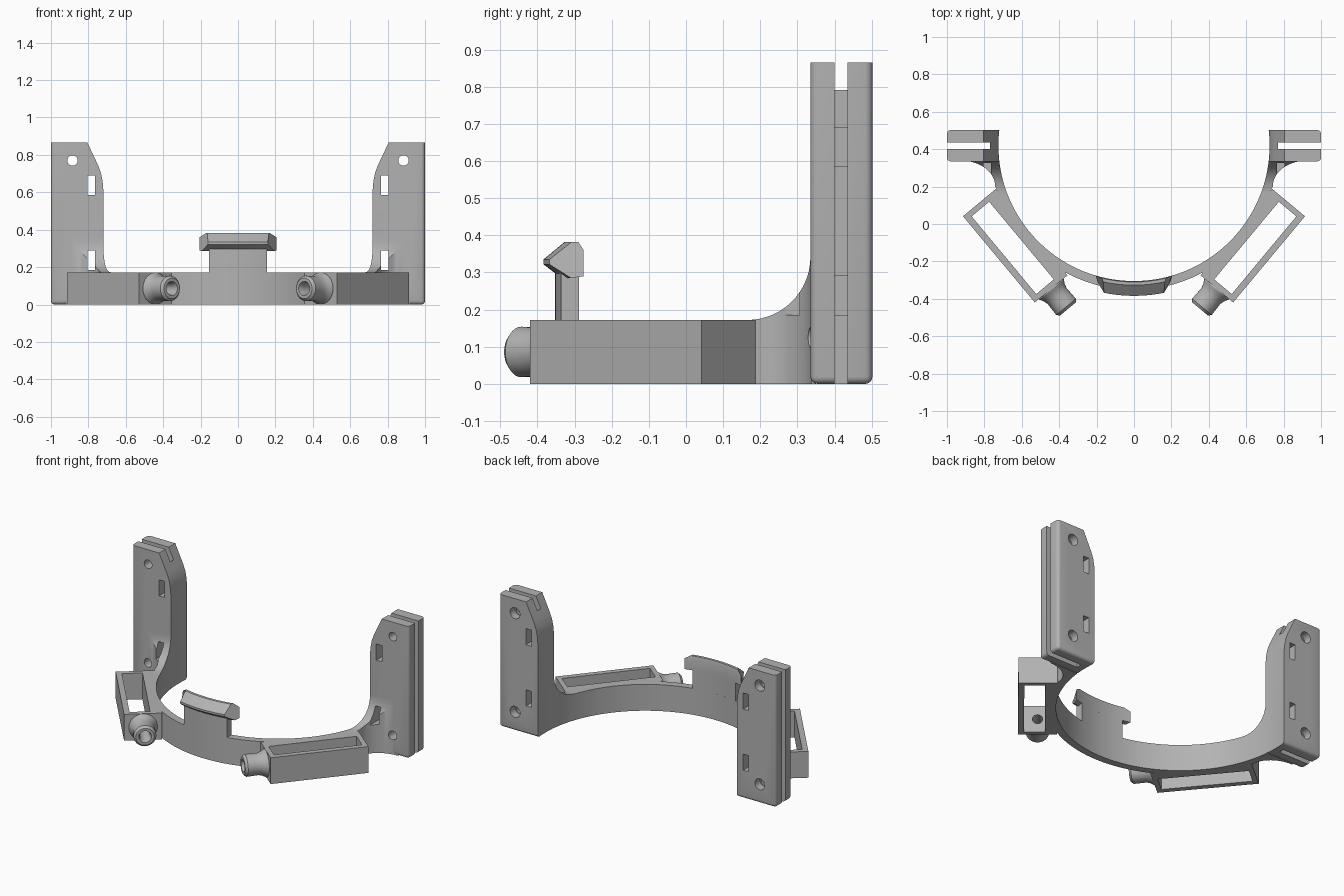
import bpy, bmesh, math
from mathutils import Matrix, Vector

if "Cube" in bpy.data.objects:
    bpy.data.objects.remove(bpy.data.objects["Cube"], do_unlink=True)

grey = bpy.data.materials.new("plain grey")
grey.use_nodes = True
tone = (0.45, 0.45, 0.45, 1)
grey.diffuse_color = tone
grey.node_tree.nodes["Principled BSDF"].inputs["Base Color"].default_value = tone

CY, R_IN, R_OUT, H = 0.42, 0.725, 0.772, 0.172


def make(name, bm):
    bmesh.ops.recalc_face_normals(bm, faces=bm.faces)
    me = bpy.data.meshes.new(name)
    bm.to_mesh(me)
    bm.free()
    me.materials.append(grey)
    ob = bpy.data.objects.new(name, me)
    bpy.context.scene.collection.objects.link(ob)
    return ob


def prism_bm(pts, axis, lo, hi):
    """Extrude a 2D outline along one axis."""
    place = {"x": lambda a, b, d: (d, a, b),
             "y": lambda a, b, d: (a, d, b),
             "z": lambda a, b, d: (a, b, d)}[axis]
    bm = bmesh.new()
    ends = [[bm.verts.new(place(a, b, d)) for a, b in pts] for d in (lo, hi)]
    for ring in ends:
        bm.faces.new(ring)
    n = len(pts)
    for i in range(n):
        j = (i + 1) % n
        bm.faces.new((ends[0][i], ends[0][j], ends[1][j], ends[1][i]))
    return bm


def prism(name, pts, axis, lo, hi):
    return make(name, prism_bm(pts, axis, lo, hi))


def rect(a0, a1, b0, b1):
    return [(a0, b0), (a1, b0), (a1, b1), (a0, b1)]


def arc(ca, cb, ra, rb, t0, t1, n):
    out = []
    for i in range(n + 1):
        t = math.radians(t0 + (t1 - t0) * i / n)
        out.append((ca + ra * math.cos(t), cb + rb * math.sin(t)))
    return out


def circle(a, b, r, n=24):
    return arc(a, b, r, r, 0, 360, n)[:-1]


def boolean(ob, cutter, op="DIFFERENCE"):
    mod = ob.modifiers.new("cut", "BOOLEAN")
    mod.operation, mod.solver, mod.object = op, "EXACT", cutter
    bpy.context.view_layer.update()
    deps = bpy.context.evaluated_depsgraph_get()
    me = bpy.data.meshes.new_from_object(ob.evaluated_get(deps))
    ob.modifiers.clear()
    ob.data = me
    bpy.data.objects.remove(cutter, do_unlink=True)


def finish(ob, mirror=False):
    bpy.ops.object.select_all(action="DESELECT")
    ob.select_set(True)
    bpy.context.view_layer.objects.active = ob
    bpy.ops.object.shade_smooth_by_angle(angle=math.radians(28))
    if mirror:
        mod = ob.modifiers.new("mirror", "MIRROR")
        mod.use_mirror_merge = False


def bore():
    return prism("bore_cutter", circle(0, CY, R_IN, 128), "z", -1, 2)


def sweep(name, profile, n=20):
    """Sweep (radius, height, half width) points along the band."""
    bm = bmesh.new()
    rings = []
    for i in range(n + 1):
        t = 2 * i / n - 1
        rings.append([bm.verts.new((w * t, CY - math.sqrt(r * r - w * w * t * t), z))
                      for r, z, w in profile])
    bm.faces.new(rings[0])
    bm.faces.new(rings[-1])
    m = len(profile)
    for a, b in zip(rings, rings[1:]):
        for i in range(m):
            j = (i + 1) % m
            bm.faces.new((a[i], a[j], b[j], b[i]))
    return make(name, bm)


# curved band with flared ends
outer = arc(0, CY, R_OUT, R_OUT, -90, -17, 32)
outer += arc(0.92, 0.2, 0.178, 0.138, 180, 90, 12) + [(0.92, 0.35)]
inner = arc(0, CY, R_IN, R_IN, -6, -90, 40)
half = outer + inner
right = outer[1:]
outline = outer + inner[:-1] + [inner[-1]] + [(-x, y) for x, y in inner[-2::-1]]
outline += [(-x, y) for x, y in right[::-1]]
band = prism("band", outline, "z", 0, 0.36)
scoop = [(-1, H)] + arc(0.165, H + 0.17, 0.17, 0.17, -90, 0, 14)
boolean(band, prism("scoop_cutter", scoop + [(0.335, 1), (-1, 1)], "x", -2, 2))
for s in (-1, 1):
    boolean(band, prism("slot_cutter", rect(s * 0.785 - 0.02, s * 0.785 + 0.02, 0.185, 0.29),
                        "y", 0.15, 0.7))
    boolean(band, prism("hole_cutter", circle(s * 0.885, 0.125, 0.028), "y", 0.2, 0.7))
finish(band)

# front tab and its hooked lip
finish(sweep("front_tab", [(R_IN, 0.1, 0.155), (R_OUT, 0.1, 0.155),
                           (R_OUT, 0.32, 0.155), (R_IN, 0.32, 0.155)]))
finish(sweep("tab_lip", [(R_IN, 0.29, 0.205), (0.755, 0.285, 0.195), (0.804, 0.322, 0.16),
                         (0.804, 0.335, 0.16), (0.747, 0.382, 0.165),
                         (0.73, 0.382, 0.17), (R_IN, 0.36, 0.205)]))

# slotted uprights
side = [(1, 0), (1, 0.865), (0.805, 0.865), (0.748, 0.745), (0.733, 0.705),
        (0.724, 0.66), (0.719, 0.6), (0.715, 0.5), (0.715, 0)]
bm = prism_bm(side, "y", 0.335, 0.502)
rounded = [e for e in bm.edges
           if all(v.co.x > 0.99 for v in e.verts) and abs(e.verts[0].co.z - e.verts[1].co.z) > 0.1
           or all(v.co.z < 0.01 for v in e.verts) and min(v.co.x for v in e.verts) < 0.9
           and max(v.co.x for v in e.verts) > 0.9
           or all(v.co.z < 0.01 and v.co.x > 0.99 for v in e.verts)]
bmesh.ops.bevel(bm, geom=rounded, offset=0.02, segments=4, profile=0.5, affect="EDGES")
upright = make("upright", bm)
boolean(upright, bore())
boolean(upright, prism("groove_cutter", rect(0.77, 1.2, 0.4, 0.435), "z", -1, 2))
for z in (0.125, 0.77):
    boolean(upright, prism("hole_cutter", circle(0.885, z, 0.028), "y", 0, 1))
    boolean(upright, prism("wide_hole_cutter", circle(0.885, z, 0.036), "y", 0.45, 1))
for z0 in (0.185, 0.585):
    boolean(upright, prism("slot_cutter", rect(0.765, 0.805, z0, z0 + 0.105), "y", 0, 1))
finish(upright, True)

# angled open pockets beside the band
pose = Matrix.Translation((0.635, -0.1165, 0)) @ Matrix.Rotation(math.radians(50.2), 4, "Z")
pocket = prism("pocket_frame", rect(-0.3, 0.3, -0.1135, 0.1135), "z", 0, H)
boolean(pocket, prism("window_cutter", rect(-0.27, 0.27, -0.0785, 0.0435), "z", -1, 1))
boolean(pocket, prism("hole_cutter", circle(0, 0.085, 0.03), "x", -0.4, -0.1))
pocket.data.transform(pose)
boolean(pocket, bore())
finish(pocket, True)

# hollow flared nozzles on the pocket ends
profile = [(0.03, -0.01), (0.085, -0.01), (0.085, 0.005), (0.073, 0.025), (0.066, 0.05),
           (0.067, 0.085), (0.068, 0.125), (0.055, 0.14), (0.038, 0.14), (0.03, 0.115)]
bm = bmesh.new()
ring = [bm.verts.new((r, 0, z)) for r, z in profile]
edges = [bm.edges.new((ring[i], ring[(i + 1) % len(ring)])) for i in range(len(ring))]
bmesh.ops.spin(bm, geom=ring + edges, cent=(0, 0, 0), axis=(0, 0, 1),
               angle=math.tau, steps=32, use_merge=True)
bmesh.ops.remove_doubles(bm, verts=bm.verts, dist=0.0001)
aim = Matrix.Translation((-0.3, 0, 0.086)) @ Matrix.Rotation(math.radians(-90), 4, "Y")
bm.transform(pose @ aim)
finish(make("nozzle", bm), True)
